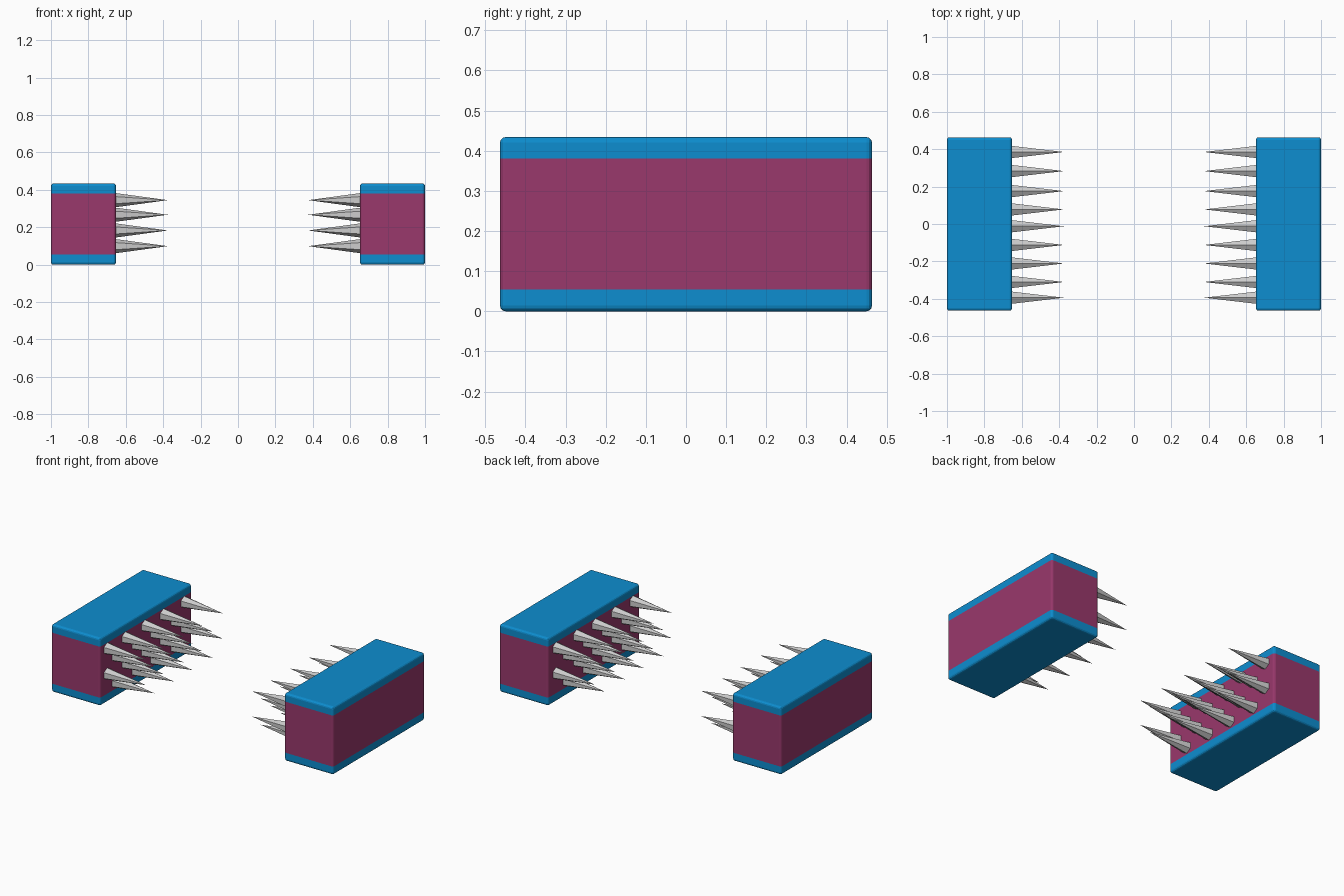
import bpy, bmesh, math
from mathutils import Matrix, Vector

if "Cube" in bpy.data.objects:
    bpy.data.objects.remove(bpy.data.objects["Cube"])

INNER, OUTER, HALF_Y, TOP = 0.652, 1.0, 0.4635, 0.434
BAND_LOW, BAND_HIGH = 0.054, 0.381
SPIKE_TIP, SPIKE_R = 0.375, 0.038
WIDE = (0.385, 0.176, -0.012, -0.211, -0.394)    # rows of five
NARROW = (0.283, 0.078, -0.112, -0.310)          # rows of four
ROWS = ((0.345, WIDE), (0.267, NARROW), (0.183, WIDE), (0.099, NARROW))


def material(name, rgb):
    m = bpy.data.materials.new(name)
    m.diffuse_color = (*rgb, 1)
    m.use_nodes = True
    m.node_tree.nodes["Principled BSDF"].inputs["Base Color"].default_value = m.diffuse_color
    return m


blue = material("blue", (0.004, 0.27, 0.63))
plum = material("plum", (0.32, 0.04, 0.15))


def finish(name, bm, mats=()):
    bmesh.ops.recalc_face_normals(bm, faces=bm.faces[:])
    mesh = bpy.data.meshes.new(name)
    bm.to_mesh(mesh)
    bm.free()
    for m in mats:
        mesh.materials.append(m)
    ob = bpy.data.objects.new(name, mesh)
    bpy.context.collection.objects.link(ob)
    return ob


# Rounded block with a plum middle band between blue edges
def block(name, side):
    bm = bmesh.new()
    centre = Vector((side * (INNER + OUTER) / 2, 0, TOP / 2))
    size = (OUTER - INNER, 2 * HALF_Y, TOP)
    bmesh.ops.create_cube(bm, size=1, matrix=Matrix.Translation(centre) @ Matrix.Diagonal((*size, 1)))
    bmesh.ops.bevel(bm, geom=bm.edges[:], offset=0.014, segments=3, profile=0.5, affect='EDGES')
    for z in (BAND_LOW, BAND_HIGH):
        bmesh.ops.bisect_plane(bm, geom=bm.verts[:] + bm.edges[:] + bm.faces[:],
                               plane_co=(0, 0, z), plane_no=(0, 0, 1))
    for f in bm.faces:
        f.material_index = int(BAND_LOW < f.calc_center_median().z < BAND_HIGH)
    return finish(name, bm, (blue, plum))


# Staggered six-sided spikes pointing inward
def spikes(name, side):
    bm = bmesh.new()
    base = INNER + 0.004
    for z, ys in ROWS:
        for y in ys:
            ring = [bm.verts.new((side * base,
                                  y + SPIKE_R * math.sin(i * math.pi / 3),
                                  z + SPIKE_R * math.cos(i * math.pi / 3))) for i in range(6)]
            tip = bm.verts.new((side * SPIKE_TIP, y, z))
            bm.faces.new(ring)
            for i in range(6):
                bm.faces.new((ring[i], ring[(i + 1) % 6], tip))
    return finish(name, bm)


for label, side in (("left", -1), ("right", 1)):
    block(label + "_block", side)
    spikes(label + "_spikes", side)
